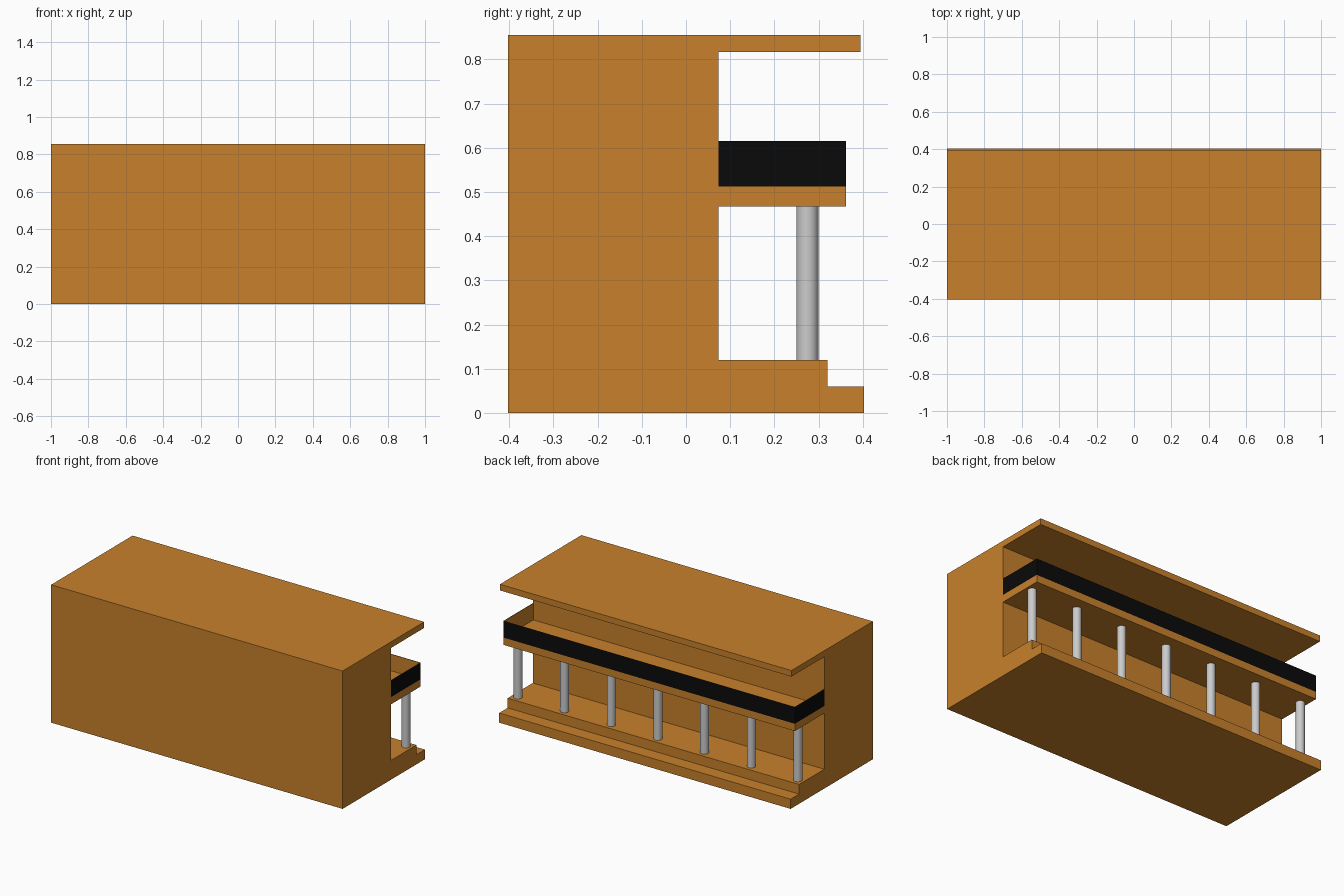
import bpy, bmesh
from mathutils import Vector

if "Cube" in bpy.data.objects:
    bpy.data.objects.remove(bpy.data.objects["Cube"])


def material(name, color):
    m = bpy.data.materials.new(name)
    m.diffuse_color = (*color, 1)
    m.use_nodes = True
    m.node_tree.nodes["Principled BSDF"].inputs["Base Color"].default_value = m.diffuse_color
    return m


timber = material("timber", (0.58, 0.22, 0.025))
black = material("black_panel", (0.003, 0.003, 0.003))


def extrude(name, outline, offset, mats):
    """Closed outline swept along offset."""
    bm = bmesh.new()
    face = bm.faces.new([bm.verts.new(p) for p in outline])
    new = bmesh.ops.extrude_face_region(bm, geom=[face])["geom"]
    verts = [v for v in new if isinstance(v, bmesh.types.BMVert)]
    bmesh.ops.translate(bm, verts=verts, vec=Vector(offset))
    bmesh.ops.recalc_face_normals(bm, faces=bm.faces)
    mesh = bpy.data.meshes.new(name)
    bm.to_mesh(mesh)
    bm.free()
    for m in mats:
        mesh.materials.append(m)
    ob = bpy.data.objects.new(name, mesh)
    bpy.context.collection.objects.link(ob)
    return ob


# Building: side section with roof overhang, balcony slab and stepped base
WALL, EDGE = 0.073, 0.362
section = [(-0.403, 0), (0.403, 0), (0.403, 0.06), (0.32, 0.06), (0.32, 0.12),
           (WALL, 0.12), (WALL, 0.467), (EDGE, 0.467), (EDGE, 0.512),
           (WALL, 0.512), (WALL, 0.817), (0.395, 0.817), (0.395, 0.855),
           (-0.403, 0.855)]
extrude("building", [(-1, y, z) for y, z in section], (2, 0, 0), [timber])

# Balcony railing: thin U-shaped parapet, black on the outside
T = 0.004
plan = [(-1, WALL), (-1, EDGE), (1, EDGE), (1, WALL),
        (1 - T, WALL), (1 - T, EDGE - T), (-1 + T, EDGE - T), (-1 + T, WALL)]
railing = extrude("balcony_railing", [(x, y, 0.512) for x, y in plan],
                  (0, 0, 0.103), [timber, black])
for f in railing.data.polygons:
    c = f.center
    if abs(c.x) > 0.9999 or c.y > EDGE - 0.0001:
        f.material_index = 1

# Columns under the balcony
for i in range(7):
    bpy.ops.mesh.primitive_cylinder_add(
        vertices=32, radius=0.025, depth=0.347,
        location=(-0.96 + 0.32 * i, 0.275, 0.2935))
    bpy.context.object.name = f"column_{i + 1}"
    bpy.ops.object.shade_smooth_by_angle()
